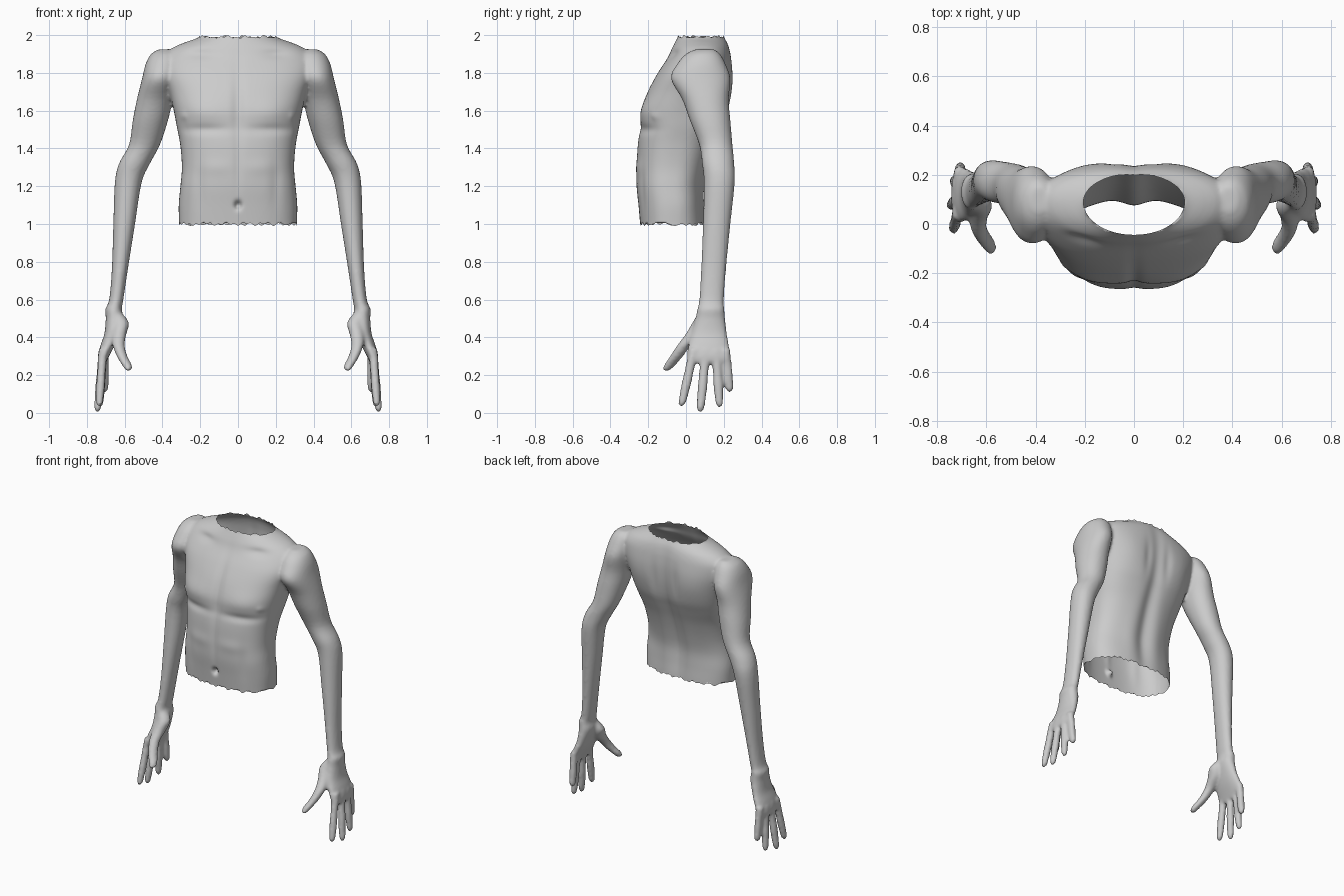
import bpy, bmesh
from math import sin, cos, tau, exp, copysign

if "Cube" in bpy.data.objects:
    bpy.data.objects.remove(bpy.data.objects["Cube"])

bm = bmesh.new()


def spline(rows, steps=4):
    # Catmull-Rom interpolation between measured sections
    out = []
    for i in range(len(rows) - 1):
        a, b, c, d = (rows[min(max(j, 0), len(rows) - 1)] for j in range(i - 1, i + 3))
        for s in range(steps):
            t = s / steps
            out.append([0.5 * (2 * q + (r - p) * t + (2 * p - 5 * q + 4 * r - u) * t * t
                               + (3 * q - p - 3 * r + u) * t ** 3)
                        for p, q, r, u in zip(a, b, c, d)])
    return out + [list(rows[-1])]


def spow(v, p):
    return copysign(abs(v) ** p, v)


def loft(rows, side=1, n=40):
    # closed solid from horizontal sections: z, x min, x max, y widest, y front, y back, squareness
    rings = []
    for z, x0, x1, yc, yf, yb, p in spline(rows):
        ring = []
        for k in range(n):
            c, s = cos(tau * k / n), sin(tau * k / n)
            depth = yb - yc if s > 0 else yc - yf
            x = (x0 + x1) / 2 + (x1 - x0) / 2 * spow(c, p)
            ring.append(bm.verts.new((side * x, yc + depth * spow(s, p), z)))
        rings.append(ring)
    for a, b in zip(rings, rings[1:]):
        for k in range(n):
            bm.faces.new((a[k], a[(k + 1) % n], b[(k + 1) % n], b[k]))
    bm.faces.new(rings[0])
    bm.faces.new(rings[-1])


def limb(rows, side, p=0.95):
    loft([(z, x0, x1, (f + b) / 2, f, b, p) for z, x0, x1, f, b in rows], side)


def finger(base, tip, side, r=0.026):
    # tapered digit with a rounded end
    rows = []
    for t, k in ((-0.2, 1), (0, 1), (0.3, 0.95), (0.5, 1), (0.8, 0.88), (0.93, 0.75), (1, 0.35)):
        x, y, z = (a + (b - a) * t for a, b in zip(base, tip))
        rows.append((z, x - r * k * 0.9, x + r * k * 0.9, y - r * k, y + r * k))
    limb(rows, side, 1)


# torso: z, half width, widest y, front y, back y, squareness
torso = [(0.92, .31, -.07, -.237, .10, .8), (1.0, .312, -.07, -.243, .10, .8),
         (1.1, .314, -.07, -.252, .092, .8), (1.2, .305, -.08, -.262, .092, .8),
         (1.3, .297, -.07, -.262, .115, .8), (1.42, .306, -.05, -.256, .155, .8),
         (1.52, .325, -.02, -.242, .195, .78), (1.6, .34, 0, -.236, .225, .76),
         (1.7, .365, .03, -.203, .243, .78), (1.8, .40, .05, -.15, .248, .82),
         (1.88, .40, .08, -.098, .242, .9), (1.93, .35, .09, -.075, .232, .95),
         (1.96, .285, .09, -.06, .222, 1), (1.985, .215, .09, -.047, .208, 1),
         (2.02, .165, .09, -.03, .19, 1), (2.06, .15, .09, -.02, .18, 1)]
loft([(z, -w, w, c, f, b, p) for z, w, c, f, b, p in torso], n=80)

# arm and palm: z, inner x, outer x, front y, back y
arm = [(1.925, .35, .42, .05, .15), (1.90, .32, .46, 0, .18), (1.85, .31, .488, -.045, .208),
       (1.77, .32, .508, -.08, .235), (1.66, .345, .535, -.02, .226), (1.55, .37, .557, .02, .235),
       (1.42, .413, .577, .07, .246), (1.32, .466, .63, .085, .255), (1.22, .51, .652, .095, .258),
       (1.0, .545, .66, .09, .235), (.76, .583, .668, .08, .212), (.6, .607, .682, .07, .2),
       (.55, .615, .702, .06, .203), (.5, .608, .70, .05, .207), (.42, .63, .707, .03, .217),
       (.36, .652, .727, .012, .228), (.3, .682, .742, .004, .235), (.265, .70, .738, .015, .22)]
thumb = [(.54, .625, .68, .07, .13), (.48, .578, .66, .035, .12), (.42, .59, .67, 0, .1),
         (.36, .60, .665, -.045, .03), (.3, .585, .642, -.085, -.015),
         (.25, .56, .612, -.118, -.058), (.222, .565, .595, -.125, -.09)]
fingers = [((.718, .032, .29), (.735, -.025, .033)), ((.72, .1, .28), (.745, .075, .003)),
           ((.718, .162, .28), (.732, .178, .03)), ((.708, .212, .3), (.705, .232, .11))]
for side in (-1, 1):
    limb(arm, side)
    limb(thumb, side, 1)
    for base, tip in fingers:
        finger(base, tip, side)

# fuse all solids into one smooth skin
bmesh.ops.recalc_face_normals(bm, faces=bm.faces)
raw = bpy.data.meshes.new("raw_body")
bm.to_mesh(raw)
bm.free()
body = bpy.data.objects.new("torso_and_arms", raw)
bpy.context.collection.objects.link(body)
rem = body.modifiers.new("fuse", 'REMESH')
rem.mode = 'VOXEL'
rem.voxel_size = 0.01
smo = body.modifiers.new("soften", 'SMOOTH')
smo.factor = 0.5
smo.iterations = 6
mesh = bpy.data.meshes.new_from_object(body.evaluated_get(bpy.context.evaluated_depsgraph_get()))
body.modifiers.clear()
body.data = mesh

# surface anatomy: |x|, z, x radius, z radius, y offset
front = [(.19, 1.6, .12, .07, -.012), (.18, 1.5, .13, .025, .011), (0, 1.62, .03, .2, .012),
         (0, 1.1, .016, .02, .035), (.2, 1.9, .07, .025, .012), (0, 1.3, .02, .15, .005),
         (.29, 1.57, .02, .02, -.008), (.12, 1.3, .09, .04, -.005), (.2, 1.2, .03, .12, .006)]
back = [(0, 1.45, .05, .45, -.022), (.2, 1.73, .1, .12, .008), (.08, 1.72, .03, .12, -.008),
        (.1, 1.2, .06, .2, .008)]
bm = bmesh.new()
bm.from_mesh(mesh)
bm.normal_update()
for v in bm.verts:
    x, y, z = v.co
    if abs(x) < .42 and z > .95:
        weight = min(1, abs(v.normal.y) * 1.4)
        for cx, cz, rx, rz, d in (front if v.normal.y < 0 else back):
            v.co.y += weight * d * exp(-((abs(x) - cx) / rx) ** 2 - ((z - cz) / rz) ** 2)

# open the neck and the waist, leaving ragged rims
bmesh.ops.bisect_plane(bm, geom=bm.verts[:] + bm.edges[:] + bm.faces[:], plane_co=(0, 0, 1.99),
                       plane_no=(0, 0, 1), clear_outer=True)
faces = [f for f in bm.faces if abs(f.calc_center_median().x) < .42]
part = faces + list({e for f in faces for e in f.edges}) + list({v for f in faces for v in f.verts})
bmesh.ops.bisect_plane(bm, geom=part, plane_co=(0, 0, 1.0), plane_no=(0, 0, 1), clear_inner=True)
for v in bm.verts:
    if v.is_boundary:
        v.co.z += .005 * sin(61 * v.co.x + 30 * v.co.y) + .005 * sin(143 * v.co.x - 70 * v.co.y)
for f in bm.faces:
    f.smooth = True
bm.to_mesh(mesh)
bm.free()
bpy.data.meshes.remove(raw)
